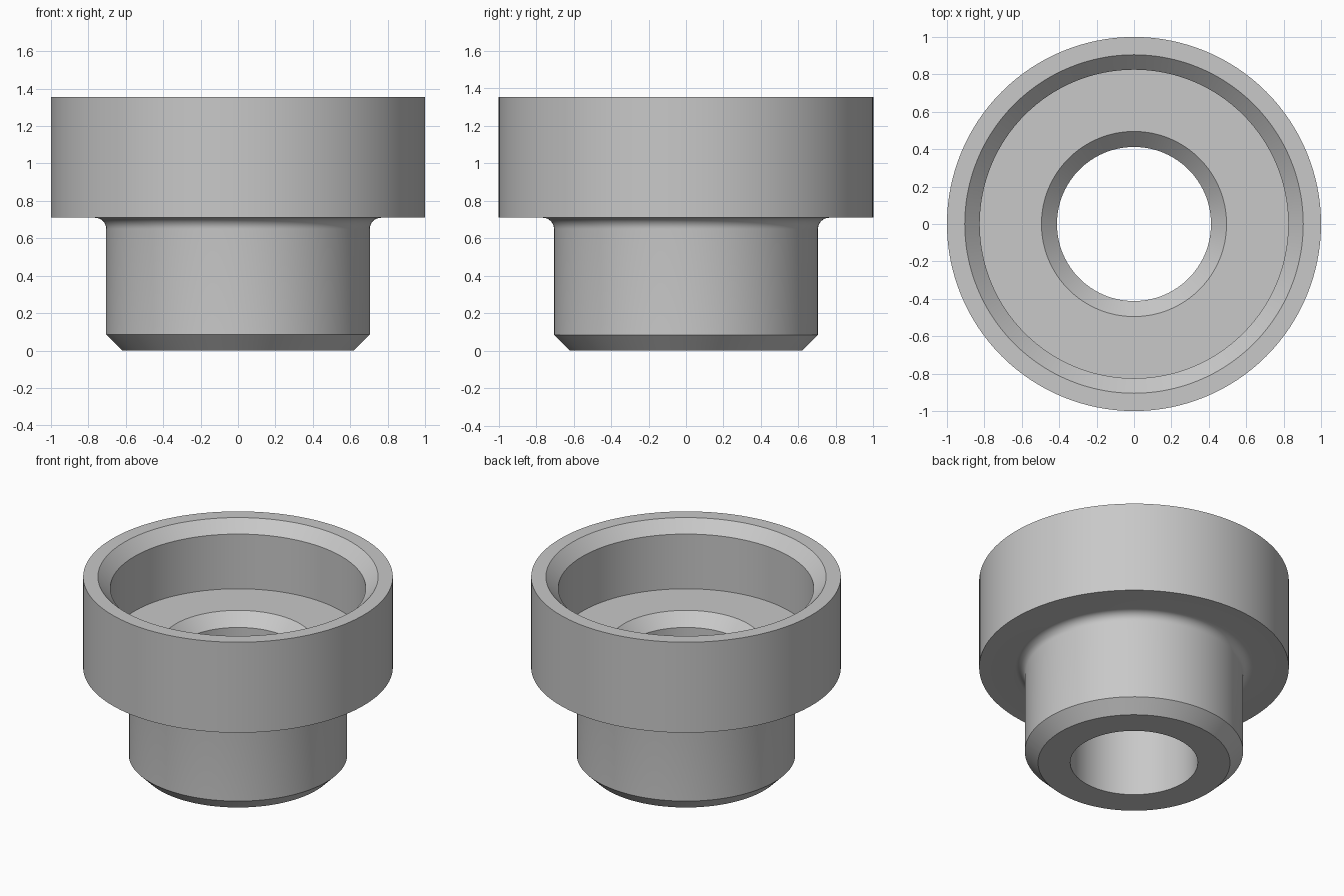
import bpy
import bmesh
import math

SEGMENTS = 128
FILLET = 0.06

cube = bpy.data.objects.get("Cube")
if cube:
    bpy.data.objects.remove(cube, do_unlink=True)

# Plain grey metal
steel = bpy.data.materials.new("grey_metal")
steel.use_nodes = True
grey = (0.58, 0.58, 0.58, 1)
steel.diffuse_color = grey
steel.node_tree.nodes["Principled BSDF"].inputs["Base Color"].default_value = grey


def fillet(radius, z, size, steps=8):
    """Concave quarter arc from a vertical wall out to a shoulder above it."""
    arc = []
    for i in range(steps + 1):
        a = math.pi / 2 * i / steps
        arc.append((radius + size * (1 - math.cos(a)), z - size * (1 - math.sin(a))))
    return arc


def lathe(name, profile, material):
    """Revolve a closed (radius, height) outline around the z axis."""
    bm = bmesh.new()
    verts = [bm.verts.new((r, 0, z)) for r, z in profile]
    edges = [bm.edges.new((v, verts[i - 1])) for i, v in enumerate(verts)]
    bmesh.ops.spin(bm, geom=verts + edges, cent=(0, 0, 0), axis=(0, 0, 1),
                   angle=math.tau, steps=SEGMENTS, use_merge=True)
    bmesh.ops.remove_doubles(bm, verts=bm.verts, dist=1e-5)
    bmesh.ops.recalc_face_normals(bm, faces=bm.faces)
    mesh = bpy.data.meshes.new(name)
    bm.to_mesh(mesh)
    bm.free()
    mesh.materials.append(material)
    obj = bpy.data.objects.new(name, mesh)
    bpy.context.collection.objects.link(obj)
    return obj


# Chamfered stem, filleted shoulder and wide head
outside = [(0.62, 0), (0.705, 0.085)] + fillet(0.705, 0.71, FILLET) + [(1, 0.71), (1, 1.355)]
# Chamfered counterbore, its floor and the chamfered through hole
inside = [(0.905, 1.355), (0.825, 1.275), (0.825, 0.885),
          (0.495, 0.885), (0.412, 0.802), (0.412, 0)]

bushing = lathe("flanged_bushing", outside + inside, steel)

bpy.ops.object.select_all(action="DESELECT")
bushing.select_set(True)
bpy.context.view_layer.objects.active = bushing
bpy.ops.object.shade_smooth_by_angle(angle=math.radians(30))
